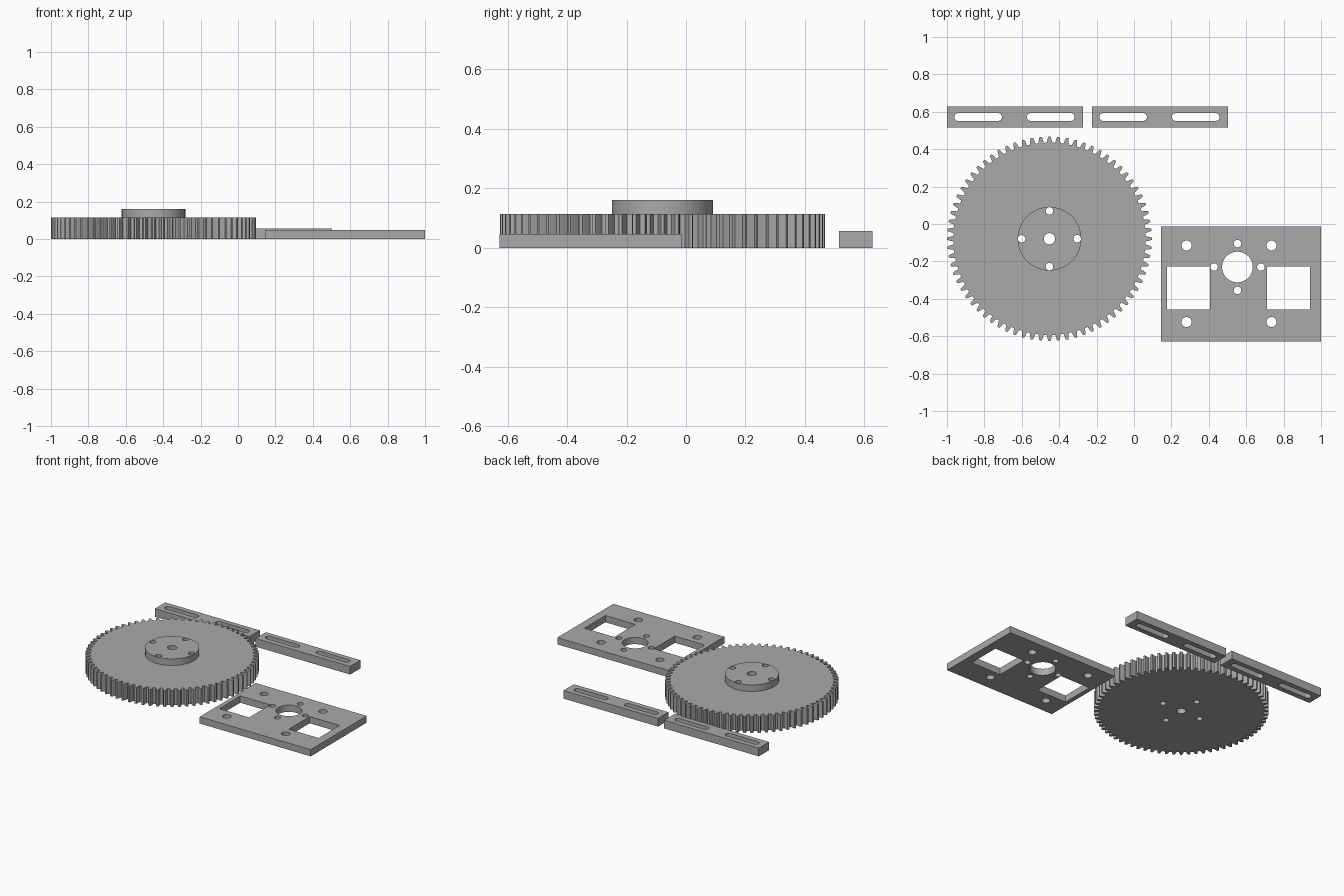
import bpy
import bmesh
from math import cos, sin, pi, radians

cube = bpy.data.objects.get("Cube")
if cube:
    bpy.data.objects.remove(cube, do_unlink=True)

grey = bpy.data.materials.new("plain grey")
grey.use_nodes = True
colour = (0.4, 0.4, 0.4, 1)
grey.diffuse_color = colour
grey.node_tree.nodes["Principled BSDF"].inputs["Base Color"].default_value = colour


def arc(x, y, r, start=0, sweep=360, n=40):
    count = n if sweep == 360 else n + 1
    return [(x + r * cos(radians(start + sweep * i / n)),
             y + r * sin(radians(start + sweep * i / n))) for i in range(count)]


def rect(x0, y0, x1, y1):
    return [(x0, y0), (x1, y0), (x1, y1), (x0, y1)]


def slot(x0, x1, y, r):
    return arc(x1, y, r, -90, 180, 16) + arc(x0, y, r, 90, 180, 16)


def finish(obj):
    obj.data.materials.clear()
    obj.data.materials.append(grey)
    bpy.ops.object.select_all(action="DESELECT")
    obj.select_set(True)
    bpy.context.view_layer.objects.active = obj
    bpy.ops.object.shade_smooth_by_angle(angle=radians(30))


def slab(name, z0, z1, loops):
    """Extrude the first loop as an outline, the others as through holes."""
    curve = bpy.data.curves.new(name, "CURVE")
    curve.dimensions = "2D"
    curve.fill_mode = "BOTH"
    curve.extrude = (z1 - z0) / 2
    for loop in loops:
        spline = curve.splines.new("POLY")
        spline.points.add(len(loop) - 1)
        for point, (x, y) in zip(spline.points, loop):
            point.co = (x, y, 0, 1)
        spline.use_cyclic_u = True
    source = bpy.data.objects.new(name + " outline", curve)
    bpy.context.collection.objects.link(source)
    graph = bpy.context.evaluated_depsgraph_get()
    mesh = bpy.data.meshes.new_from_object(source.evaluated_get(graph))
    bpy.data.objects.remove(source, do_unlink=True)
    bm = bmesh.new()
    bm.from_mesh(mesh)
    bmesh.ops.remove_doubles(bm, verts=bm.verts, dist=0.0001)
    bmesh.ops.translate(bm, verts=bm.verts, vec=(0, 0, (z0 + z1) / 2))
    bmesh.ops.recalc_face_normals(bm, faces=bm.faces)
    bm.to_mesh(mesh)
    bm.free()
    obj = bpy.data.objects.new(name, mesh)
    bpy.context.collection.objects.link(obj)
    finish(obj)


# Gear wheel: each tooth is a profile of (fraction of pitch, radius)
GX, GY, TEETH = -0.452, -0.079, 72
tooth = [(-0.32, 0.514), (-0.27, 0.523), (-0.22, 0.534), (-0.12, 0.547),
         (0.12, 0.547), (0.22, 0.534), (0.27, 0.523), (0.32, 0.514)]
outline = []
for i in range(TEETH):
    for frac, r in tooth:
        a = 2 * pi * (i + frac) / TEETH
        outline.append((GX + r * cos(a), GY + r * sin(a)))


def cross_holes(x, y, spread, r):
    return [arc(x + spread * dx, y + spread * dy, r, n=24)
            for dx, dy in ((1, 0), (-1, 0), (0, 1), (0, -1))]


hub_holes = [arc(GX, GY, 0.03)] + cross_holes(GX, GY, 0.149, 0.02)
slab("gear_wheel", 0, 0.114, [outline] + hub_holes)
slab("gear_hub", 0.114, 0.16, [arc(GX, GY, 0.17, n=72)] + hub_holes)

# Mounting plate with motor opening, screw holes and two windows
PX, PY = 0.553, -0.23
plate = [rect(0.145, -0.628, 1, -0.013), arc(PX, PY, 0.082, n=56)]
plate += cross_holes(PX, PY, 0.125, 0.02)
plate += [arc(x, y, 0.027, n=28) for x in (0.281, 0.735) for y in (-0.115, -0.524)]
plate += [rect(x, -0.457, x + 0.23, -0.227) for x in (0.176, 0.711)]
slab("mounting_plate", 0, 0.047, plate)

# Two slotted bars
for side, x in (("left", -0.225), ("right", -1)):
    slots = [slot(x + s, x + s + 0.212, 0.572, 0.021) for s in (0.061, 0.449)]
    slab(side + "_slotted_bar", 0, 0.057, [rect(x, 0.515, x + 0.728, 0.628)] + slots)
